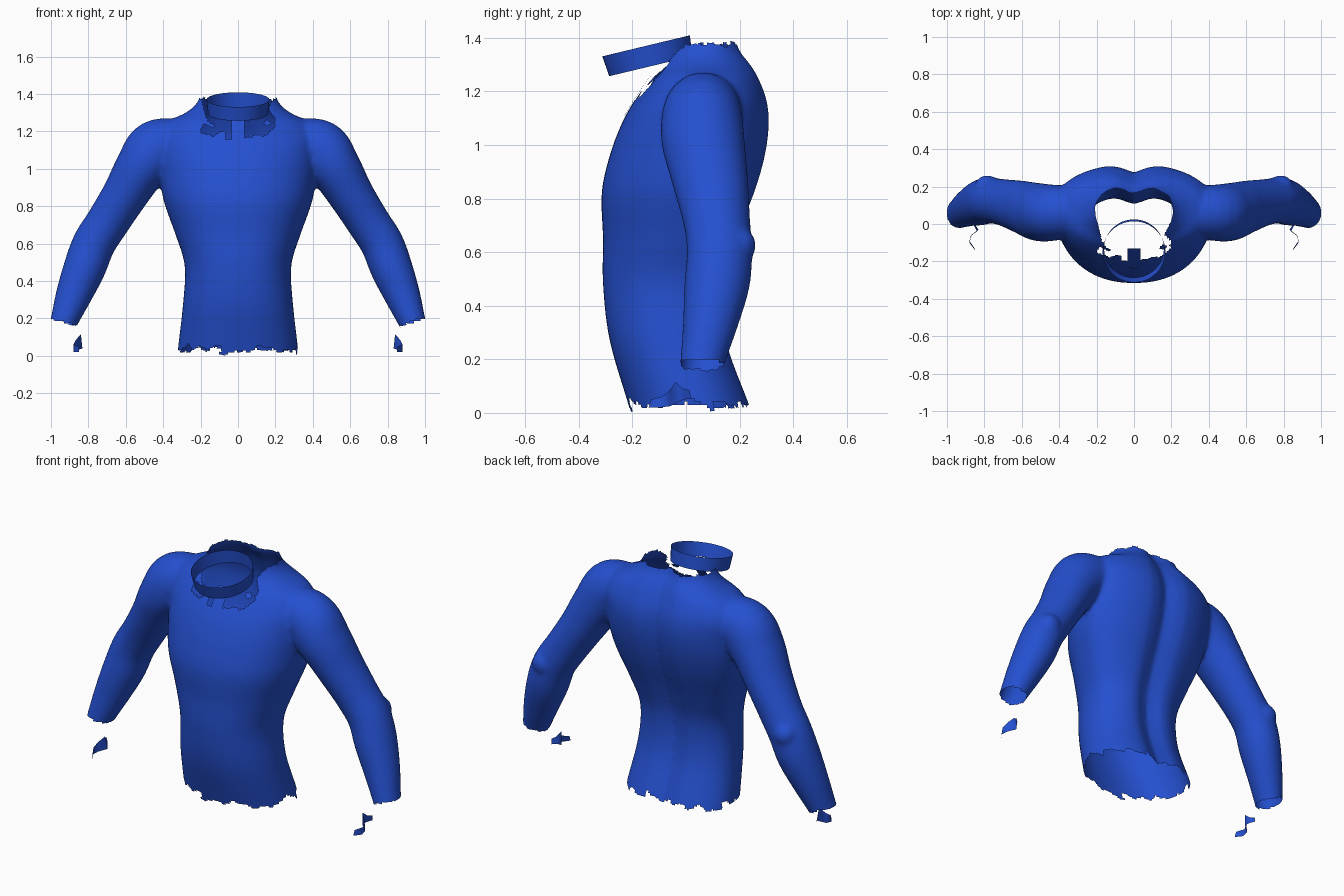
import bpy, bmesh, math
from mathutils import Vector, Matrix, noise
from mathutils.bvhtree import BVHTree

cube = bpy.data.objects.get("Cube")
if cube:
    bpy.data.objects.remove(cube, do_unlink=True)

blue = bpy.data.materials.new("royal blue cloth")
blue.use_nodes = True
BLUE = (0.018, 0.08, 0.63, 1)
blue.diffuse_color = BLUE
blue.node_tree.nodes["Principled BSDF"].inputs["Base Color"].default_value = BLUE


def finish(bm, name):
    mesh = bpy.data.meshes.new(name)
    bm.to_mesh(mesh)
    bm.free()
    obj = bpy.data.objects.new(name, mesh)
    bpy.context.collection.objects.link(obj)
    mesh.materials.clear()
    mesh.materials.append(blue)
    for p in mesh.polygons:
        p.use_smooth = True
        p.material_index = 0
    return obj


def smooth_rows(rows, steps=5):
    """Catmull-Rom interpolation between rows of numbers."""
    out = []
    for i in range(len(rows) - 1):
        a, b, c, d = (rows[max(0, min(len(rows) - 1, i + k))] for k in (-1, 0, 1, 2))
        for s in range(steps):
            t = s / steps
            out.append([0.5 * (2 * q + (r - p) * t + (2 * p - 5 * q + 4 * r - u) * t * t
                               + (3 * q - p - 3 * r + u) * t ** 3)
                        for p, q, r, u in zip(a, b, c, d)])
    return out + [list(rows[-1])]


def loft(bm, rings):
    loops = [[bm.verts.new(co) for co in ring] for ring in rings]
    n = len(loops[0])
    for a, b in zip(loops, loops[1:]):
        for i in range(n):
            j = (i + 1) % n
            bm.faces.new((a[i], a[j], b[j], b[i]))
    bm.faces.new(loops[0][::-1])
    bm.faces.new(loops[-1])


SIDES = 48
ANGLES = [2 * math.pi * i / SIDES for i in range(SIDES)]
body = bmesh.new()

# Torso: height, half width, front y, back y, y of the widest point
TORSO = [
    (-0.10, 0.33, -0.18, 0.29, 0.05), (0.03, 0.322, -0.215, 0.25, 0.03),
    (0.27, 0.295, -0.285, 0.165, -0.03), (0.48, 0.285, -0.31, 0.155, -0.03),
    (0.65, 0.335, -0.31, 0.20, 0.0), (0.82, 0.395, -0.315, 0.265, 0.03),
    (0.96, 0.42, -0.285, 0.305, 0.06), (1.08, 0.43, -0.24, 0.32, 0.07),
    (1.17, 0.43, -0.19, 0.31, 0.08), (1.25, 0.38, -0.135, 0.28, 0.08),
    (1.30, 0.28, -0.10, 0.255, 0.08), (1.36, 0.215, -0.08, 0.215, 0.07),
    (1.46, 0.19, -0.07, 0.19, 0.07)]


def torso_ring(row):
    z, half, front, back, mid = row
    ring = []
    for a in ANGLES:
        c, s = math.cos(a), math.sin(a)
        x = half * math.copysign(abs(c) ** 0.9, c)
        y = mid + (back - mid if s > 0 else mid - front) * math.copysign(abs(s) ** 0.9, s)
        if s > 0:  # spine groove
            y -= 0.045 * math.exp(-(x / 0.07) ** 2)
        ring.append((x, y, z))
    return ring


loft(body, [torso_ring(r) for r in smooth_rows(TORSO)])

# Arms: centre x, y, z, radius across, radius in depth
ARM = [
    (0.28, 0.07, 1.15, 0.12, 0.13), (0.43, 0.06, 1.105, 0.16, 0.15),
    (0.52, 0.065, 1.0, 0.14, 0.155), (0.605, 0.09, 0.86, 0.122, 0.142),
    (0.70, 0.115, 0.71, 0.115, 0.125), (0.77, 0.125, 0.60, 0.115, 0.122),
    (0.82, 0.115, 0.47, 0.113, 0.122), (0.88, 0.09, 0.32, 0.096, 0.102),
    (0.932, 0.06, 0.18, 0.073, 0.083), (0.96, 0.045, 0.10, 0.066, 0.075)]


def arm_rings(side):
    rows = smooth_rows(ARM)
    rings = []
    for i, (x, y, z, across, deep) in enumerate(rows):
        p, q = rows[max(0, i - 1)], rows[min(len(rows) - 1, i + 1)]
        across_dir = Vector((p[2] - q[2], 0, q[0] - p[0])).normalized()
        ring = []
        for a in ANGLES:
            co = Vector((x, y, z)) + across_dir * across * math.cos(a)
            co.y += deep * math.sin(a)
            ring.append((side * co.x, co.y, co.z))
        rings.append(ring if side < 0 else ring[::-1])
    return rings


for side in (-1, 1):
    loft(body, arm_rings(side))
    # Elbow point
    bmesh.ops.create_icosphere(body, subdivisions=3, radius=0.07,
                               matrix=Matrix.Translation((side * 0.785, 0.192, 0.625)))
bmesh.ops.recalc_face_normals(body, faces=body.faces)

# Fuse torso and arms into one skin
blank = finish(body, "shirt_blank")
fuse = blank.modifiers.new("fuse", "REMESH")
fuse.mode = "VOXEL"
fuse.voxel_size = 0.012
relax = blank.modifiers.new("relax", "SMOOTH")
relax.factor = 0.5
relax.iterations = 10
graph = bpy.context.evaluated_depsgraph_get()
skin = bmesh.new()
skin.from_mesh(blank.evaluated_get(graph).to_mesh())
bpy.data.objects.remove(blank, do_unlink=True)


def torn_away(co):
    """True beyond the ragged hem, cuffs and neck opening."""
    rag = noise.noise(co * 17)
    x = abs(co.x)
    if x < 0.5 and co.z < 0.035 + 0.045 * rag:
        return True
    if x > 0.7 and co.z < 0.18 + 0.3 * (x - 0.932) + 0.012 * rag:
        return True
    rim = 1.375 + min(0, co.y) * 1.1 + 0.02 * rag
    return x < 0.3 and co.z > rim


skin_tree = BVHTree.FromBMesh(skin)
bmesh.ops.delete(skin, geom=[f for f in skin.faces if torn_away(f.calc_center_median())],
                 context="FACES")
finish(skin, "shirt_body")

# Collar band, tilted forward
collar = bmesh.new()
bmesh.ops.create_cone(collar, cap_ends=False, segments=48, radius1=0.16, radius2=0.168,
                      depth=0.078,
                      matrix=Matrix.Translation((0, -0.14, 1.332))
                      @ Matrix.Rotation(math.radians(13.5), 4, "X"))
finish(collar, "collar_band")

# Front placket: narrow strip laid on the chest with a rounded lower end
placket = bmesh.new()
previous = None
for i in range(15):
    drop = i / 14
    z = 1.26 - 0.17 * drop
    half = 0.035 * min(1, math.sqrt(max(0.03, 1 - drop)) * 2.4)
    row = []
    for k in (-1, 0, 1):
        hit = skin_tree.ray_cast(Vector((k * half, -1, z)), Vector((0, 1, 0)))[0]
        row.append(placket.verts.new(hit - Vector((0, 0.004, 0))))
    if previous:
        for k in (0, 1):
            placket.faces.new((previous[k], row[k], row[k + 1], previous[k + 1]))
    previous = row
finish(placket, "front_placket")

# Loose cuff scraps below the wrists: pairs of upper and lower edge points
SCRAP = [
    ((0.852, -0.13, 0.05), (0.85, -0.14, 0.02)), ((0.88, -0.09, 0.06), (0.88, -0.10, 0.02)),
    ((0.868, -0.06, 0.085), (0.872, -0.06, 0.025)), ((0.84, -0.04, 0.115), (0.832, -0.03, 0.04)),
    ((0.855, -0.01, 0.09), (0.845, -0.01, 0.05)), ((0.868, 0.012, 0.085), (0.865, 0.02, 0.055))]
for side, label in ((-1, "right"), (1, "left")):
    scrap = bmesh.new()
    pairs = [[scrap.verts.new((side * x, y, z)) for x, y, z in pair] for pair in SCRAP]
    for a, b in zip(pairs, pairs[1:]):
        scrap.faces.new((a[0], a[1], b[1], b[0])[::side])
    finish(scrap, label + "_cuff_scrap")
